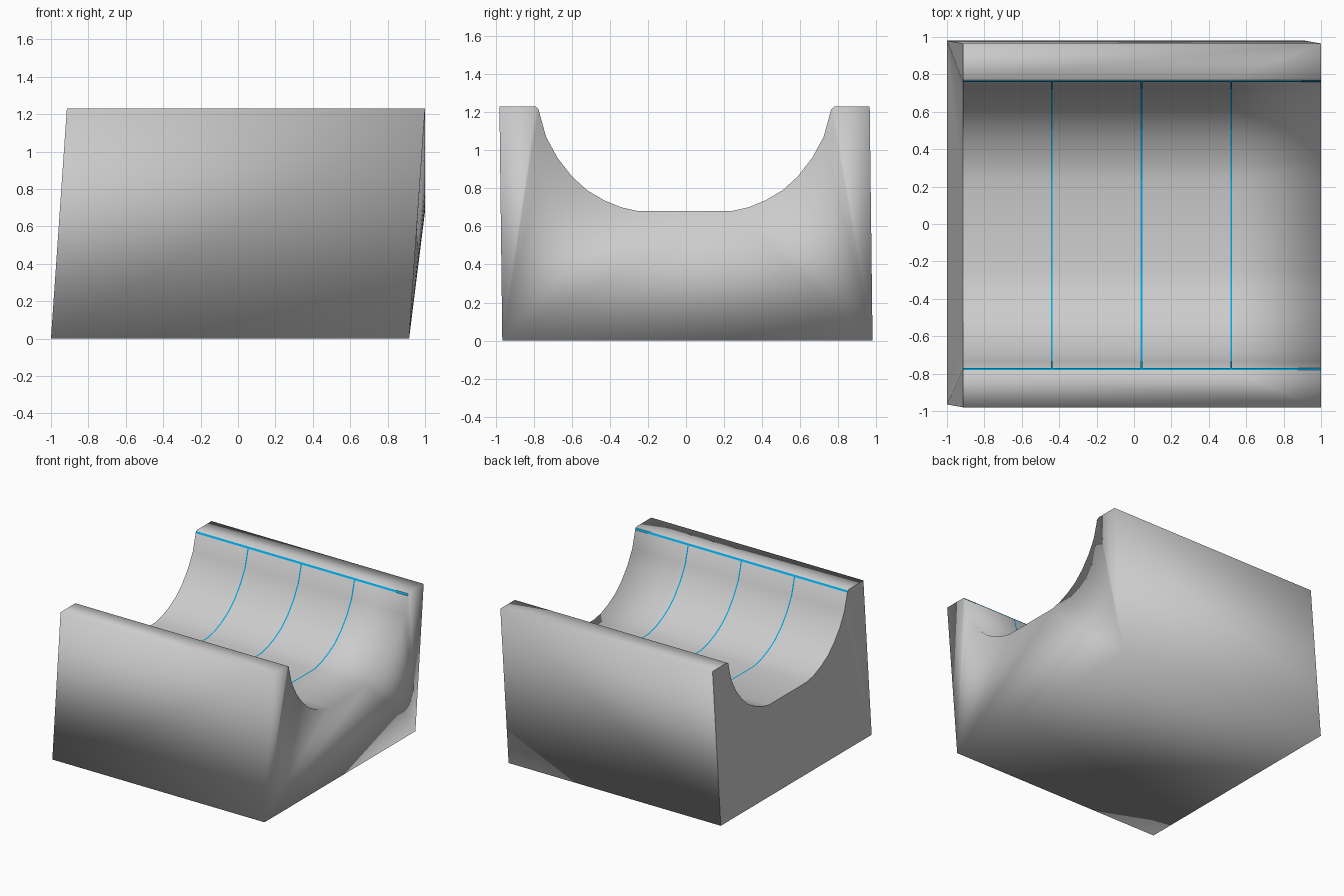
import bpy, bmesh

if "Cube" in bpy.data.objects:
    bpy.data.objects.remove(bpy.data.objects["Cube"])

# Channel cross-section (y, z), half then mirrored about the slightly shifted centre
half = [(-0.79, 1.23), (-0.775, 1.215), (-0.735, 1.07), (-0.675, 0.96), (-0.60, 0.863),
        (-0.52, 0.79), (-0.43, 0.737), (-0.34, 0.70), (-0.25, 0.68)]
prof = half + [(-0.012 - y, z) for y, z in reversed(half)]
n = len(prof)
stations = [-0.915, -0.44, 0.04, 0.52, 1.0]


def make_object(name, bm):
    mesh = bpy.data.meshes.new(name)
    bm.to_mesh(mesh)
    bm.free()
    ob = bpy.data.objects.new(name, mesh)
    bpy.context.collection.objects.link(ob)
    return ob


# Leaning block with the channel cut lengthwise
bm = bmesh.new()
V = [[bm.verts.new((x, y, z)) for y, z in prof] for x in stations]
top = {(x, s): bm.verts.new((x, y, 1.23))
       for x in (-0.915, 1.0) for s, y in ((-1, -0.98), (1, 0.965))}
low = {(x, s): bm.verts.new((x, y, 0))
       for x in (-1.0, 0.915) for s, y in ((-1, -0.965), (1, 0.98))}
for a, b in zip(V, V[1:]):
    for i in range(n - 1):
        bm.faces.new((a[i], b[i], b[i + 1], a[i + 1]))

# Flat rim tops, outer walls and underside
for s, i in ((-1, 0), (1, n - 1)):
    bm.faces.new([top[-0.915, s], top[1.0, s]] + [row[i] for row in reversed(V)])
    bm.faces.new((low[-1.0, s], low[0.915, s], top[1.0, s], top[-0.915, s]))
bm.faces.new((low[-1.0, -1], low[-1.0, 1], low[0.915, 1], low[0.915, -1]))


# End faces: fans from the two lower corners
def end_fan(row, tx, lx):
    a, b = low[lx, -1], low[lx, 1]
    k = n // 2
    faces = []
    left = [top[tx, -1]] + row[:k + 1]
    right = row[k:] + [top[tx, 1]]
    for corner, pts in ((a, left), (b, right)):
        for p, q in zip(pts, pts[1:]):
            faces.append(bm.faces.new((corner, p, q)))
    faces.append(bm.faces.new((a, row[k], b)))
    return faces


end_fan(V[-1], 1.0, 0.915)
flat_end = end_fan(V[0], -0.915, -1.0)
bmesh.ops.recalc_face_normals(bm, faces=bm.faces[:])
for f in bm.faces:
    f.smooth = True
flat_set = set(flat_end)
for f in flat_end:
    f.smooth = False
    for e in f.edges:
        if any(g not in flat_set for g in e.link_faces):
            e.smooth = False
make_object("channel_block", bm)

# Thin blue guide lines lying on the channel surface
blue = bpy.data.materials.new("guide_blue")
blue.diffuse_color = (0.0, 0.38, 0.75, 1)
blue.use_nodes = True
blue.node_tree.nodes["Principled BSDF"].inputs["Base Color"].default_value = blue.diffuse_color
bm = bmesh.new()
w, lift = 0.005, 0.003


def ribbon(rows):
    vs = [[bm.verts.new(p) for p in r] for r in rows]
    for a, b in zip(vs, vs[1:]):
        bm.faces.new((a[0], a[1], b[1], b[0]))


for x in stations[1:-1]:
    pts = []
    for i in range(1, n - 1):
        y, z = prof[i]
        dy = prof[i + 1][0] - prof[i - 1][0]
        dz = prof[i + 1][1] - prof[i - 1][1]
        d = (dy * dy + dz * dz) ** 0.5
        pts.append((y - dz / d * lift, z + dy / d * lift))
    ribbon([((x - w, y, z), (x + w, y, z)) for y, z in pts])
for y, s in ((-0.775, 1), (0.763, -1)):
    ribbon([((x, y - s * w, 1.224), (x, y + s * w, 1.211)) for x in (-0.915, 1.0)])
lines = make_object("guide_lines", bm)
lines.data.materials.append(blue)
